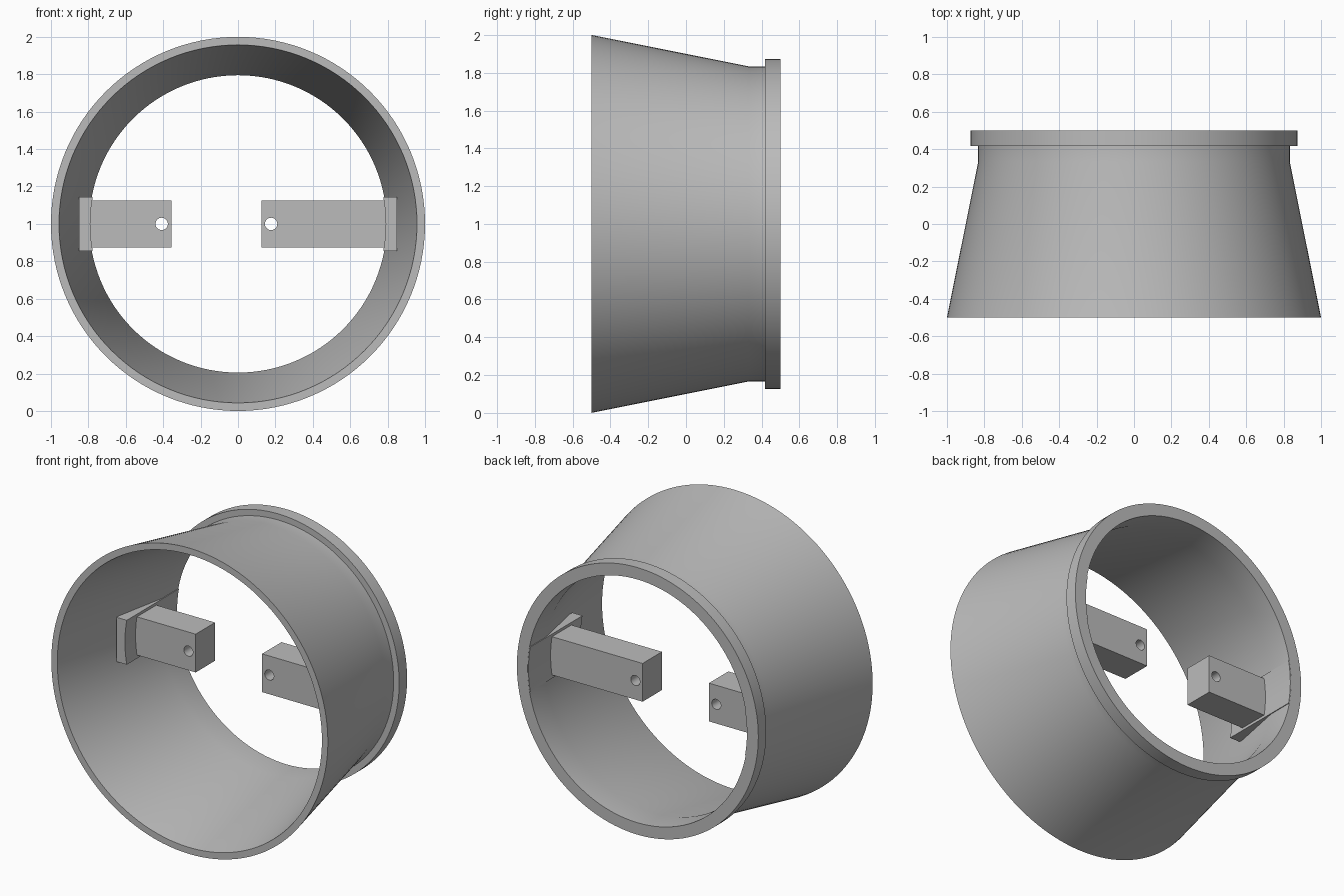
import bpy, bmesh, math

if "Cube" in bpy.data.objects:
    bpy.data.objects.remove(bpy.data.objects["Cube"])

CZ = 1.0                                   # height of the ring axis

grey = bpy.data.materials.new("plain_grey")
grey.diffuse_color = (0.5, 0.5, 0.5, 1)
grey.use_nodes = True
grey.node_tree.nodes["Principled BSDF"].inputs["Base Color"].default_value = grey.diffuse_color


def finish(name, bm, smooth=True):
    bmesh.ops.recalc_face_normals(bm, faces=bm.faces)
    me = bpy.data.meshes.new(name)
    bm.to_mesh(me)
    bm.free()
    me.materials.append(grey)
    ob = bpy.data.objects.new(name, me)
    bpy.context.collection.objects.link(ob)
    bpy.ops.object.select_all(action='DESELECT')
    ob.select_set(True)
    bpy.context.view_layer.objects.active = ob
    if smooth:
        bpy.ops.object.shade_smooth_by_angle(angle=math.radians(30))
    return ob


def make_ring(name, profile, seg=128):
    """Turn a closed (radius, y) profile around the y axis."""
    bm = bmesh.new()
    loops = []
    for i in range(seg):
        a = 2 * math.pi * i / seg
        loops.append([bm.verts.new((r * math.cos(a), y, CZ + r * math.sin(a)))
                      for r, y in profile])
    n = len(profile)
    for i in range(seg):
        p, q = loops[i], loops[(i + 1) % seg]
        for j in range(n):
            k = (j + 1) % n
            bm.faces.new((p[j], p[k], q[k], q[j]))
    return finish(name, bm)


def make_pad(name, side, r=0.79, half=0.145, steps=8):
    """Mounting pad: curved inner face, outer face sunk in the wall."""
    bm = bmesh.new()
    sections = []
    for y, x_out in ((-0.04, 0.85), (0.07, 0.85), (0.33, 0.815), (0.499, 0.815)):
        pts = [(x_out, half), (x_out, -half)]
        for i in range(steps + 1):
            z = -half + 2 * half * i / steps
            pts.append((math.sqrt(r * r - z * z), z))
        sections.append([bm.verts.new((side * x, y, CZ + z)) for x, z in pts])
    n = len(sections[0])
    for p, q in zip(sections, sections[1:]):
        for j in range(n):
            k = (j + 1) % n
            bm.faces.new((p[j], p[k], q[k], q[j]))
    bm.faces.new(sections[0])
    bm.faces.new(sections[-1])
    return finish(name, bm)


def make_arm(name, x0, x1, hole_x, y0=0.07, y1=0.27, half=0.125):
    """Square bar with a round hole drilled front to back."""
    bm = bmesh.new()
    bmesh.ops.create_cube(bm, size=1)
    for v in bm.verts:
        v.co = ((x0 + x1) / 2 + v.co.x * (x1 - x0),
                (y0 + y1) / 2 + v.co.y * (y1 - y0),
                CZ + v.co.z * 2 * half)
    arm = finish(name, bm, smooth=False)

    bpy.ops.mesh.primitive_cylinder_add(vertices=32, radius=0.033, depth=0.6,
                                        location=(hole_x, (y0 + y1) / 2, CZ),
                                        rotation=(math.pi / 2, 0, 0))
    drill = bpy.context.object
    drill.name = "hole_cutter"
    drill.hide_render = True
    drill.data.materials.append(grey)
    mod = arm.modifiers.new("hole", 'BOOLEAN')
    mod.operation = 'DIFFERENCE'
    mod.solver = 'EXACT'
    mod.object = drill
    bpy.ops.object.select_all(action='DESELECT')
    arm.select_set(True)
    bpy.context.view_layer.objects.active = arm
    bpy.ops.object.modifier_apply(modifier="hole")
    bpy.data.objects.remove(drill, do_unlink=True)
    bpy.ops.object.shade_smooth_by_angle(angle=math.radians(30))
    return arm


# Flared shell with a short neck and a rear flange
make_ring("flared_ring", [
    (1.0, -0.5), (0.833, 0.333), (0.833, 0.418), (0.873, 0.418),
    (0.873, 0.5), (0.795, 0.5), (0.795, 0.333), (0.957, -0.5)])

# Pads on the inner wall
make_pad("left_pad", -1)
make_pad("right_pad", 1)

# Arms of unequal length, each with a hole near the free end
make_arm("left_arm", -0.80, -0.355, -0.408)
make_arm("right_arm", 0.125, 0.80, 0.177)
